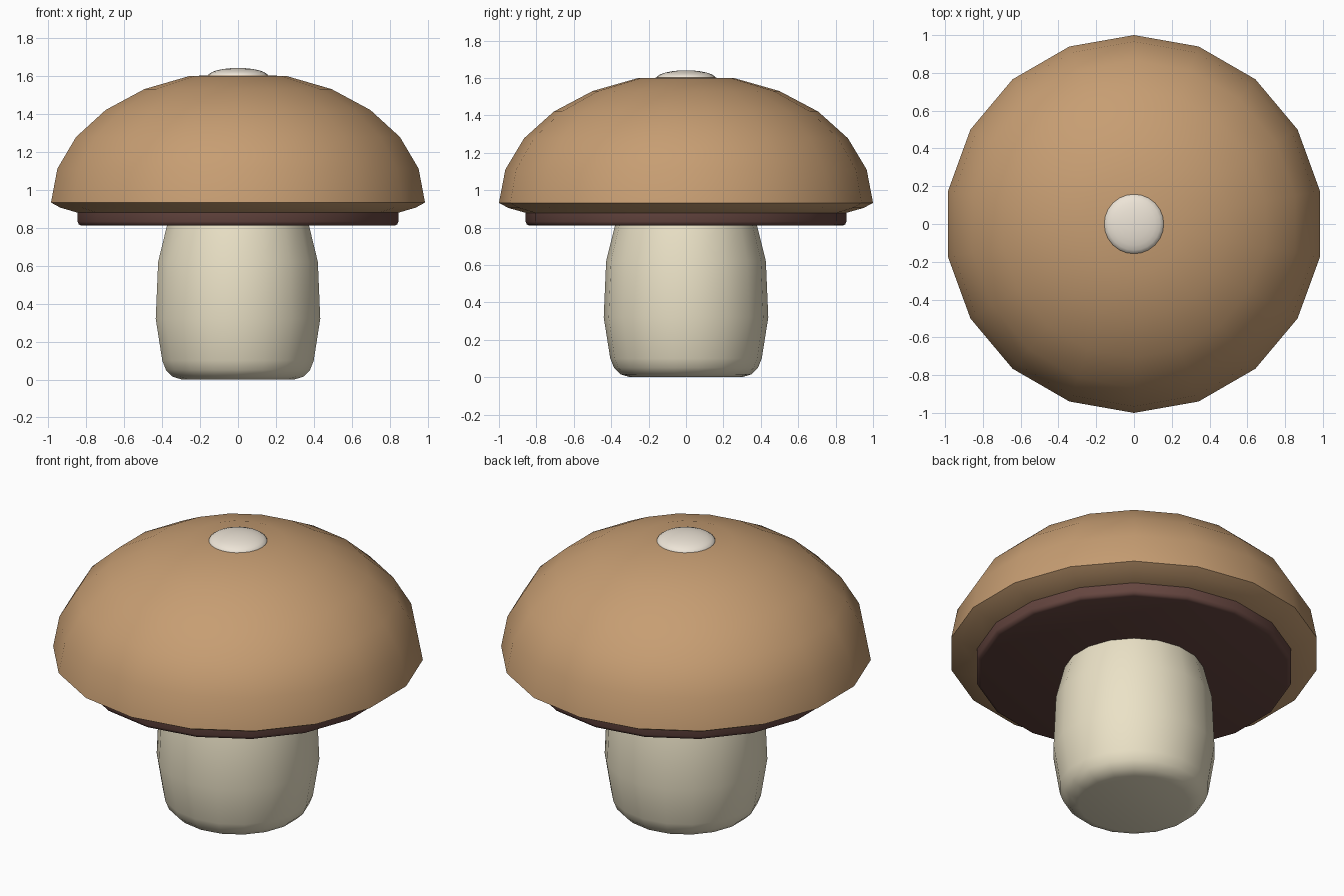
import bpy, bmesh, math

if "Cube" in bpy.data.objects:
    bpy.data.objects.remove(bpy.data.objects["Cube"])

SIDES = 18


def material(name, rgb):
    m = bpy.data.materials.new(name)
    m.diffuse_color = (*rgb, 1)
    m.use_nodes = True
    m.node_tree.nodes["Principled BSDF"].inputs["Base Color"].default_value = m.diffuse_color
    return m


def lathe(name, profile, rgb, sides=SIDES, angle=40):
    """Revolve (radius, z) points about z, from bottom to top; radius 0 makes a pole."""
    bm = bmesh.new()
    rings = []
    for r, z in profile:
        if r == 0:
            rings.append([bm.verts.new((0, 0, z))] * sides)
        else:
            rings.append([bm.verts.new((r * math.cos(a), r * math.sin(a), z))
                          for a in (math.pi / 2 + math.tau * i / sides for i in range(sides))])
    for low, high in zip(rings, rings[1:]):
        for i in range(sides):
            j = (i + 1) % sides
            corners = list(dict.fromkeys((low[i], low[j], high[j], high[i])))
            bm.faces.new(corners)
    if profile[0][0] > 0:
        bm.faces.new(rings[0][::-1])
    if profile[-1][0] > 0:
        bm.faces.new(rings[-1])
    bmesh.ops.recalc_face_normals(bm, faces=bm.faces)
    mesh = bpy.data.meshes.new(name)
    bm.to_mesh(mesh)
    bm.free()
    obj = bpy.data.objects.new(name, mesh)
    bpy.context.collection.objects.link(obj)
    mesh.materials.append(material(name + "_colour", rgb))
    bpy.ops.object.select_all(action='DESELECT')
    obj.select_set(True)
    bpy.context.view_layer.objects.active = obj
    bpy.ops.object.shade_smooth_by_angle(angle=math.radians(angle))
    return obj


# Stem: slightly bulging, rounded at the foot
lathe("stem", [(0.30, 0), (0.35, 0.015), (0.385, 0.05), (0.405, 0.10), (0.44, 0.32),
               (0.427, 0.62), (0.375, 0.83), (0.36, 0.88)], (0.83, 0.76, 0.57))

# Gill disc: thin dark plate with a softened rim
lathe("gills", [(0.835, 0.81), (0.851, 0.816), (0.858, 0.832), (0.858, 0.89)],
      (0.13, 0.06, 0.05), angle=50)

# Cap: squashed dome with a tucked-in lower lip
dome = [(math.cos(math.radians(a)), 0.932 + 0.69 * math.sin(math.radians(a)))
        for a in range(0, 76, 15)]
lathe("cap", [(0.82, 0.868), (0.95, 0.905)] + dome + [(0, 1.605)],
      (0.57, 0.34, 0.17), angle=60)

# Pale spot on the crown
spot = [(0.16 * math.cos(math.radians(a)), 1.596 + 0.045 * math.sin(math.radians(a)))
        for a in range(-30, 76, 15)]
lathe("top_spot", spot + [(0, 1.641)], (0.85, 0.78, 0.68), sides=24, angle=60)
